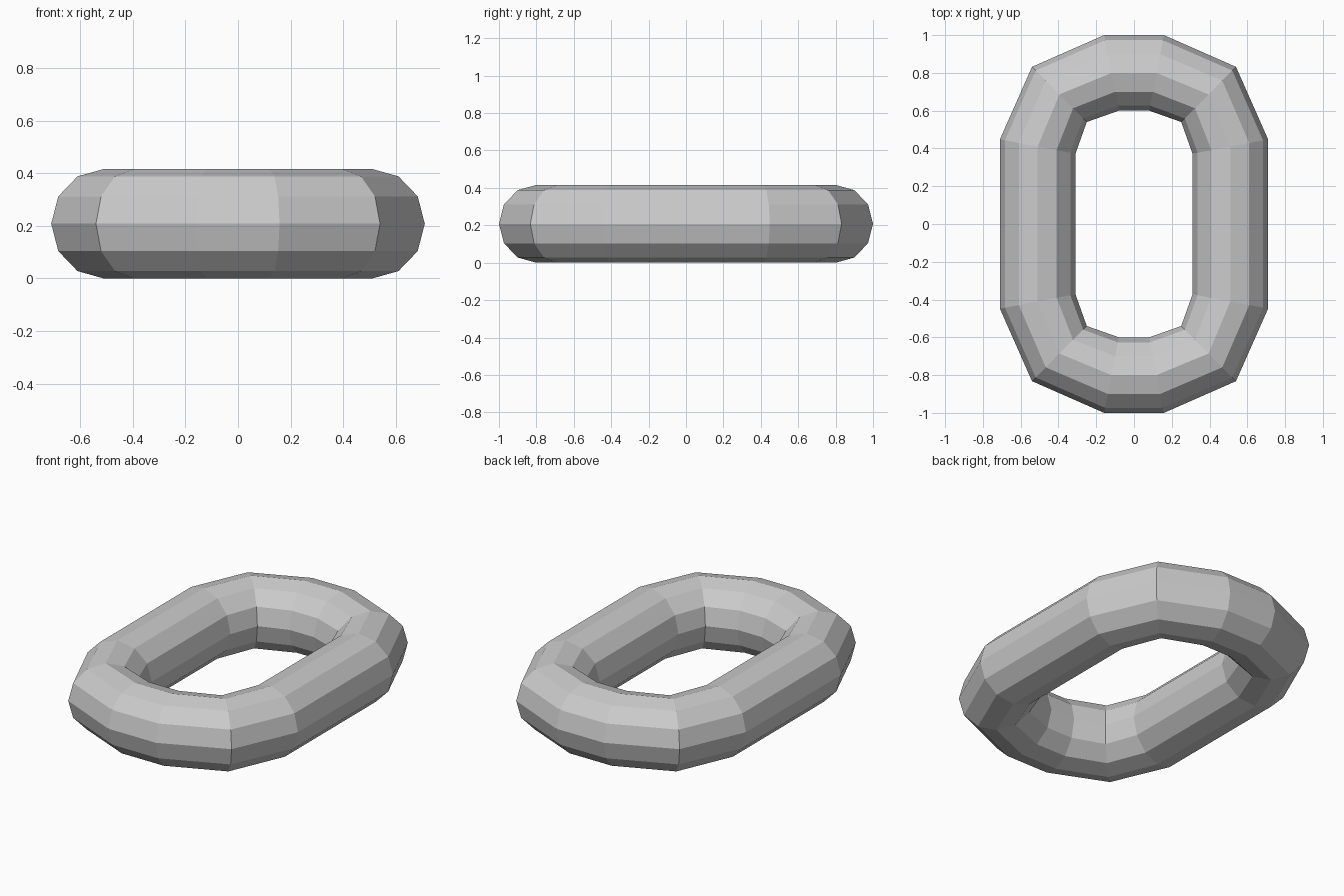
import bpy, bmesh
from math import cos, sin, pi

if "Cube" in bpy.data.objects:
    bpy.data.objects.remove(bpy.data.objects["Cube"])

SIDES = 12
HALF_HEIGHT = 0.208

# Cross-sections of one quarter of the link: (outer xy, inner xy)
quarter = [
    ((0.71, 0.448), (0.31, 0.372)),
    ((0.54, 0.832), (0.25, 0.54)),
    ((0.158, 1.0), (0.08, 0.6)),
]


def flip(sections, sx, sy):
    return [tuple((x * sx, y * sy) for x, y in s) for s in sections]


# Mirror the quarter around the loop, counter-clockwise
stations = (quarter + flip(quarter, -1, 1)[::-1]
            + flip(quarter, -1, -1) + flip(quarter, 1, -1)[::-1])

# Chain link: rings joined into a closed loop
bm = bmesh.new()
rings = []
for (ox, oy), (ix, iy) in stations:
    ring = []
    for k in range(SIDES):
        a = 2 * pi * k / SIDES
        t = (1 + cos(a)) / 2
        ring.append(bm.verts.new((ix + (ox - ix) * t, iy + (oy - iy) * t,
                                  HALF_HEIGHT * (1 + sin(a)))))
    rings.append(ring)

for i, r in enumerate(rings):
    n = rings[(i + 1) % len(rings)]
    for k in range(SIDES):
        j = (k + 1) % SIDES
        bm.faces.new((r[k], n[k], n[j], r[j]))
bmesh.ops.recalc_face_normals(bm, faces=bm.faces)

mesh = bpy.data.meshes.new("chain_link")
bm.to_mesh(mesh)
bm.free()
bpy.context.collection.objects.link(bpy.data.objects.new("chain_link", mesh))
